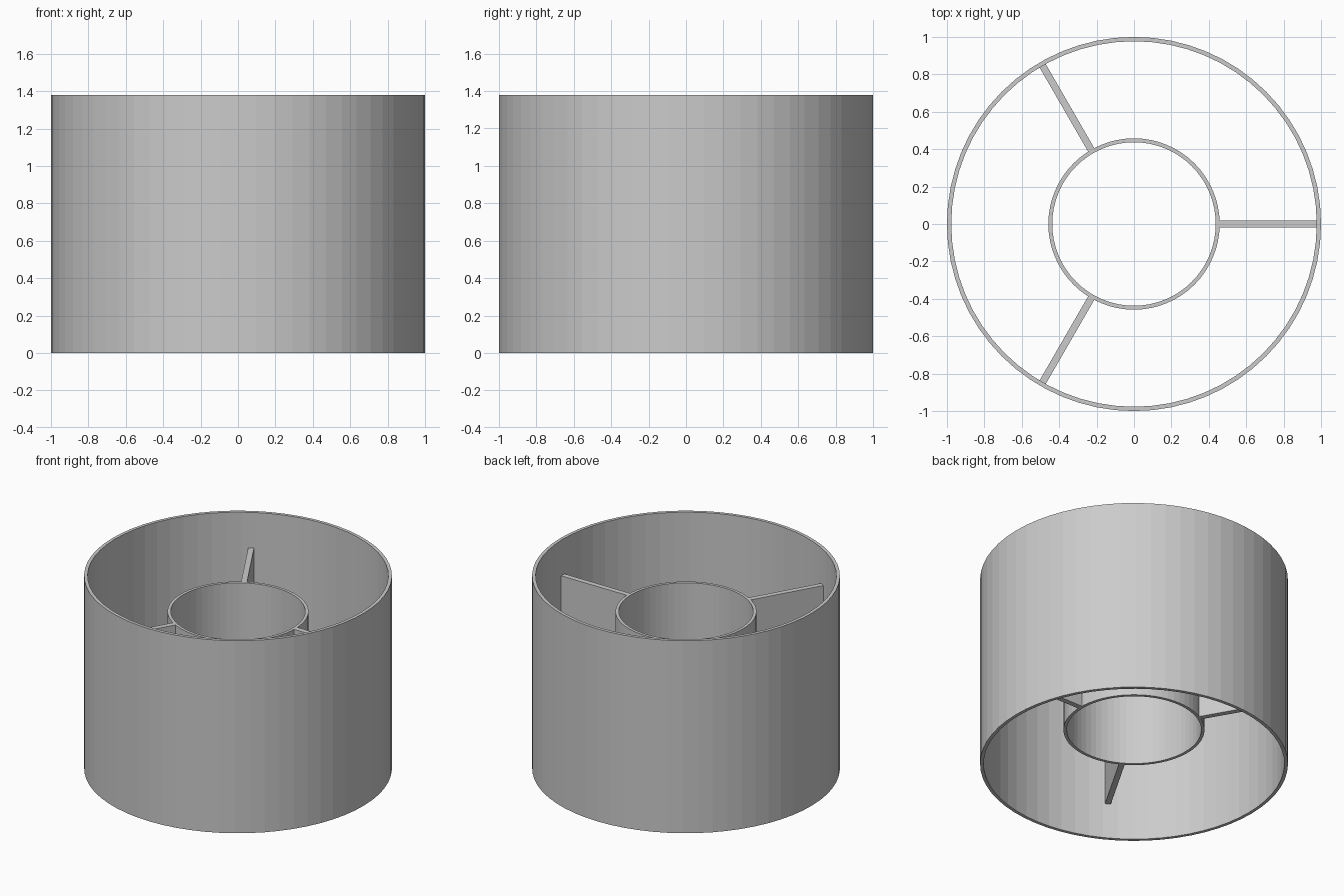
import bpy
import bmesh
import math
from mathutils import Matrix

default = bpy.data.objects.get("Cube")
if default:
    bpy.data.objects.remove(default, do_unlink=True)

HEIGHT = 1.38
INSET = 0.255          # hub and ribs stop short of both rims
SIDES = 64

grey = bpy.data.materials.new("plain grey")
grey.use_nodes = True
grey.diffuse_color = (0.6, 0.6, 0.6, 1)
grey.node_tree.nodes["Principled BSDF"].inputs["Base Color"].default_value = (0.6, 0.6, 0.6, 1)


def add_object(name, bm):
    bmesh.ops.recalc_face_normals(bm, faces=bm.faces)
    mesh = bpy.data.meshes.new(name)
    bm.to_mesh(mesh)
    bm.free()
    mesh.materials.append(grey)
    obj = bpy.data.objects.new(name, mesh)
    bpy.context.collection.objects.link(obj)
    return obj


def tube(name, outer, inner, bottom, top):
    """Open tube: a rectangular wall section swept around z."""
    bm = bmesh.new()
    section = [(outer, bottom), (outer, top), (inner, top), (inner, bottom)]
    verts = [bm.verts.new((r, 0, z)) for r, z in section]
    edges = [bm.edges.new((verts[i - 1], verts[i])) for i in range(len(verts))]
    bmesh.ops.spin(bm, geom=verts + edges, cent=(0, 0, 0), axis=(0, 0, 1),
                   angle=math.tau, steps=SIDES, use_merge=True)
    bmesh.ops.remove_doubles(bm, verts=bm.verts, dist=0.0001)
    return add_object(name, bm)


def rib(name, angle, start, end, thickness):
    """Upright radial plate between the hub and the outer wall."""
    bm = bmesh.new()
    size = Matrix.Diagonal((end - start, thickness, HEIGHT - 2 * INSET, 1))
    place = Matrix.Translation(((start + end) / 2, 0, HEIGHT / 2))
    bmesh.ops.create_cube(bm, size=1, matrix=Matrix.Rotation(angle, 4, "Z") @ place @ size)
    return add_object(name, bm)


# Outer wall and inner hub
tube("outer_wall", 1.0, 0.977, 0, HEIGHT)
tube("inner_hub", 0.458, 0.437, INSET, HEIGHT - INSET)

# Three ribs joining them
for i, label in enumerate(("left", "back_right", "front_right")):
    rib(label + "_rib", i * math.tau / 3, 0.45, 0.981, 0.038)
